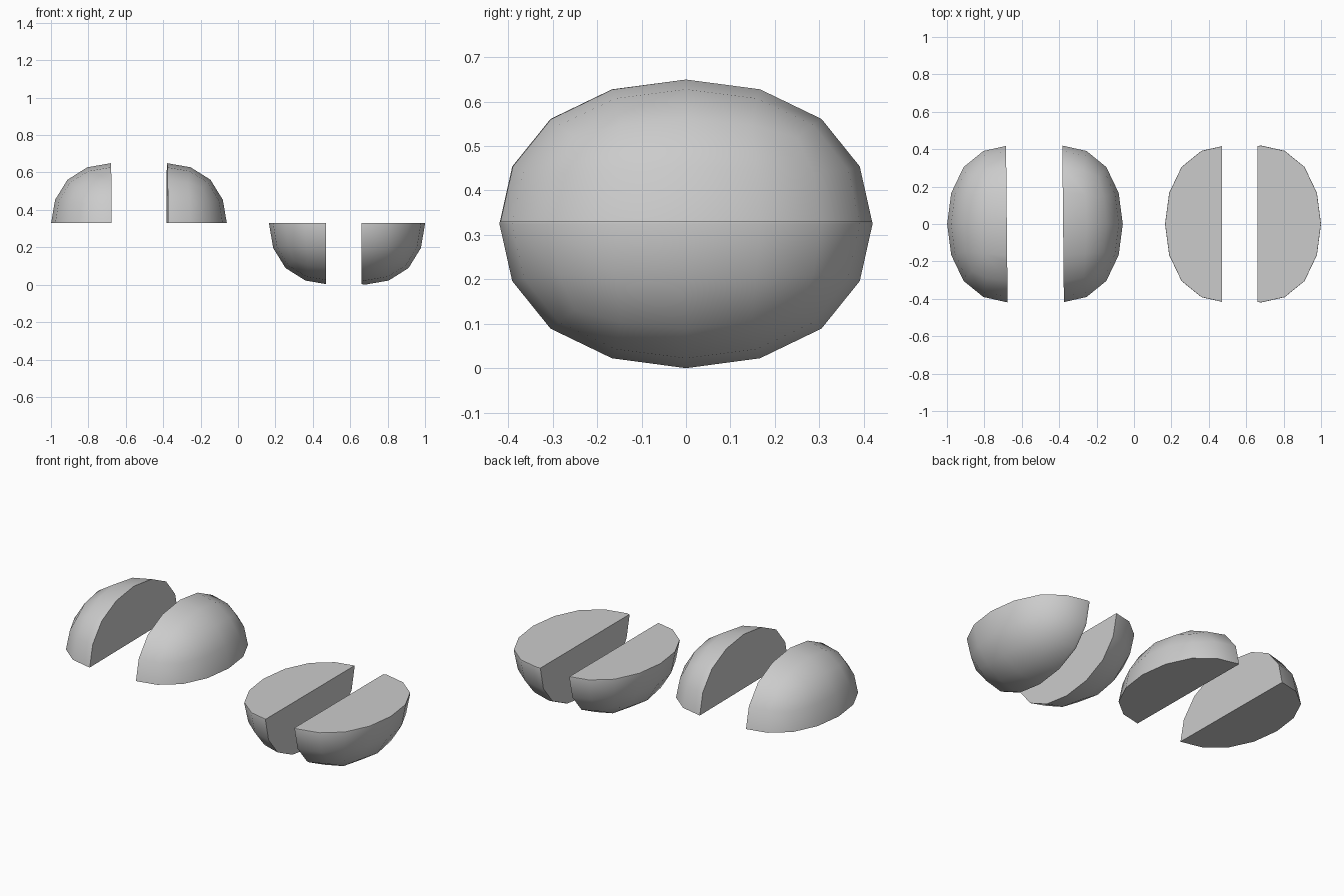
import bpy, bmesh
from mathutils import Vector

if "Cube" in bpy.data.objects:
    bpy.data.objects.remove(bpy.data.objects["Cube"])

RX, RY, RZ = 0.322, 0.42, 0.325   # half sizes of the whole rounded solid
CUT_Z = 0.33                      # height of the horizontal cut


def quarter(name, cx, side, cut_x, keep_top, tilt=0.0):
    """One quarter of a subdivided cube, cut by an upright and a level plane."""
    bpy.ops.mesh.primitive_cube_add(size=2)
    ob = bpy.context.object
    ob.name = name
    mod = ob.modifiers.new("round", "SUBSURF")
    mod.levels = 2
    bpy.ops.object.modifier_apply(modifier=mod.name)

    bm = bmesh.new()
    bm.from_mesh(ob.data)
    r = max(v.co.z for v in bm.verts)
    for v in bm.verts:
        v.co = Vector((cx + v.co.x * RX / r, v.co.y * RY / r, RZ + v.co.z * RZ / r))

    # Slice off the unwanted halves and cap the cuts
    cuts = [((0, 0, CUT_Z), Vector((0, 0, -1 if keep_top else 1))),
            ((cut_x, 0, 0), Vector((-side, -side * tilt, 0)).normalized())]
    for co, no in cuts:
        geom = bm.verts[:] + bm.edges[:] + bm.faces[:]
        bmesh.ops.bisect_plane(bm, geom=geom, dist=1e-5, plane_co=co,
                               plane_no=no, clear_outer=True)
        rim = [e for e in bm.edges if e.is_boundary]
        bmesh.ops.holes_fill(bm, edges=rim, sides=0)
    bmesh.ops.recalc_face_normals(bm, faces=bm.faces[:])
    bm.to_mesh(ob.data)
    bm.free()
    bpy.ops.object.shade_smooth_by_angle(angle=0.87)


# Upper quarters (left), lower quarters (right)
quarter("upper_left_quarter", -0.678, -1, -0.68, True, 0.01)
quarter("upper_right_quarter", -0.381, 1, -0.379, True, 0.01)
quarter("lower_left_quarter", 0.488, -1, 0.471, False)
quarter("lower_right_quarter", 0.678, 1, 0.66, False)
